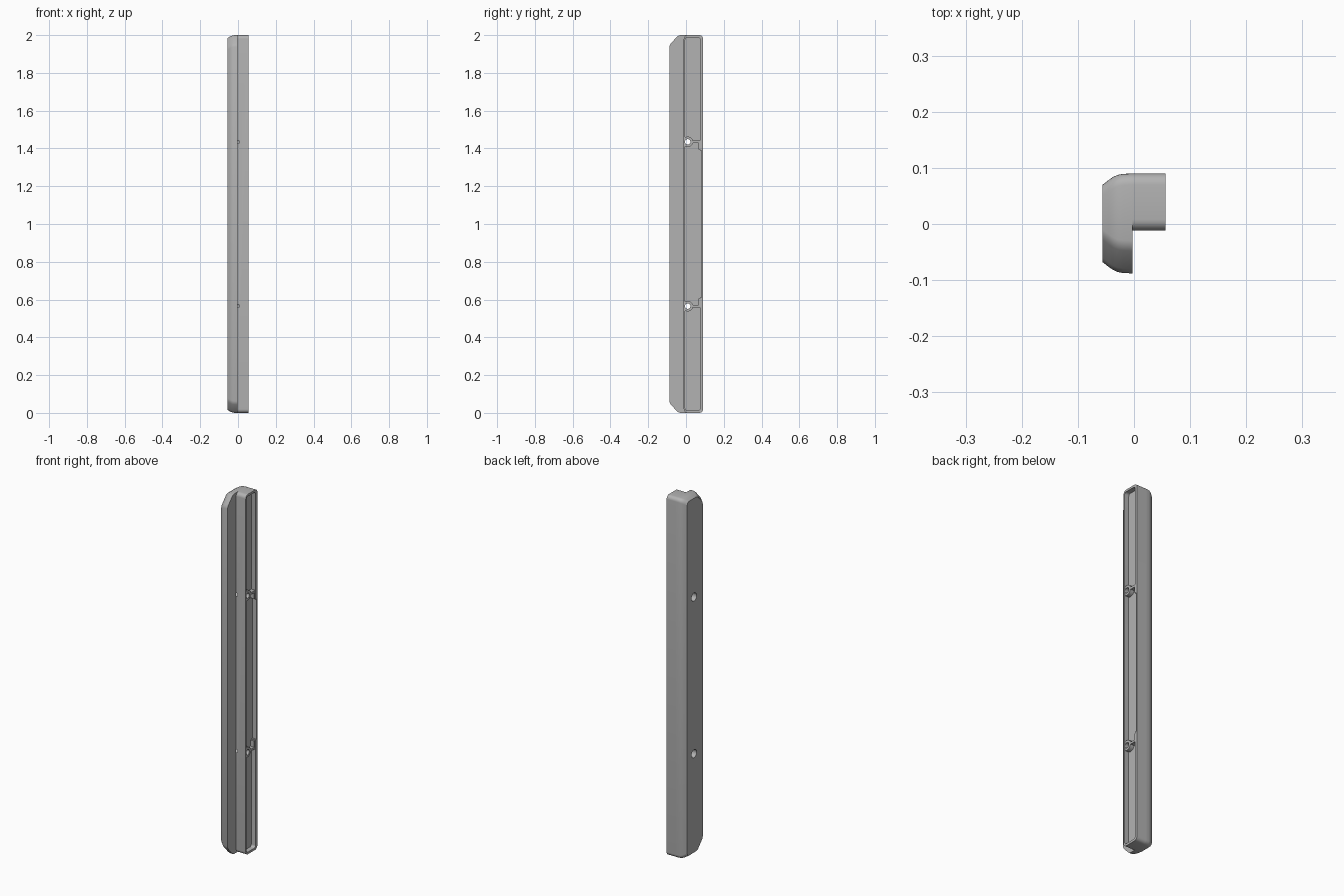
import bpy, bmesh, math
from mathutils import Matrix

cube = bpy.data.objects.get("Cube")
if cube:
    bpy.data.objects.remove(cube, do_unlink=True)

grey = bpy.data.materials.new("satin grey")
grey.use_nodes = True
grey.diffuse_color = (0.45, 0.45, 0.45, 1)
grey.node_tree.nodes["Principled BSDF"].inputs["Base Color"].default_value = (0.45, 0.45, 0.45, 1)

MID = 1.0                     # middle of the height
HOLES = (0.565, 1.435)        # screw heights
HOLE_Y = 0.009
STEP_X = -0.003               # face of the flange
OPEN_X = 0.056                # rim of the tray
FLOOR_X = 0.03                # floor of the tray


def add_object(name, bm):
    bmesh.ops.recalc_face_normals(bm, faces=bm.faces)
    mesh = bpy.data.meshes.new(name)
    bm.to_mesh(mesh)
    bm.free()
    obj = bpy.data.objects.new(name, mesh)
    bpy.context.collection.objects.link(obj)
    mesh.materials.append(grey)
    return obj


def loft(name, sections):
    """Skin a list of (x, outline) sections and cap both ends."""
    bm = bmesh.new()
    rings = [[bm.verts.new((x, y, z)) for y, z in pts] for x, pts in sections]
    n = len(rings[0])
    for a, b in zip(rings, rings[1:]):
        for i in range(n):
            j = (i + 1) % n
            bm.faces.new((a[i], a[j], b[j], b[i]))
    bm.faces.new(rings[0])
    bm.faces.new(rings[-1])
    return add_object(name, bm)


def corner(points, r, y0, z0, steps=6):
    """Quarter round towards +z from (y0, top z0), on the side given by r's sign."""
    for i in range(steps + 1):
        a = math.pi / 2 * i / steps
        points.append((y0 - r * (1 - math.sin(a)), z0 - abs(r) * (1 - math.cos(a))))


def mirrored(top):
    """Close an upper half outline by mirroring it about the middle height."""
    return top + [(y, 2 * MID - z) for y, z in reversed(top)]


def flange_outline(inset):
    front, back, top = -0.088 + inset, 0.09 - inset, 2 - inset * 0.8
    pts = [(front, top - 0.062), (front + 0.003, top - 0.052), (front + 0.008, top - 0.044),
           (front + 0.040, top - 0.009), (front + 0.048, top - 0.003), (front + 0.058, top)]
    corner(pts, 0.02, back, top)
    return mirrored(pts)


def tray_outline(front, back, top, r):
    pts = []
    corner(pts, -r, front, top)
    pts.reverse()
    corner(pts, r, back, top)
    return mirrored(pts)


def cylinder(name, radius, x0, x1, z):
    bm = bmesh.new()
    place = Matrix.Translation(((x0 + x1) / 2, HOLE_Y, z)) @ Matrix.Rotation(math.pi / 2, 4, 'Y')
    bmesh.ops.create_cone(bm, cap_ends=True, segments=32, radius1=radius, radius2=radius,
                          depth=x1 - x0, matrix=place)
    return add_object(name, bm)


def box(name, x, y, z):
    bm = bmesh.new()
    size = [b - a for a, b in (x, y, z)]
    mid = [(a + b) / 2 for a, b in (x, y, z)]
    bmesh.ops.create_cube(bm, size=1, matrix=Matrix.Translation(mid) @ Matrix.Diagonal((*size, 1)))
    return add_object(name, bm)


def cut(obj, cutter):
    mod = obj.modifiers.new("cut", 'BOOLEAN')
    mod.operation, mod.solver, mod.object = 'DIFFERENCE', 'EXACT', cutter
    bpy.context.view_layer.objects.active = obj
    bpy.ops.object.modifier_apply(modifier=mod.name)


# Outer rail with its eased outer edges
rail = loft("outer_rail", [(x, flange_outline(i)) for x, i in
            ((-0.056, 0.02), (-0.045, 0.0115), (-0.037, 0.006), (-0.029, 0.0025),
             (-0.02, 0.0007), (STEP_X, 0))])

# Tray standing on the back part of the rail
tray = loft("tray", [(x, tray_outline(-0.012, 0.09, 2, 0.02)) for x in (STEP_X, OPEN_X)])
pocket = loft("pocket_cutter", [(x, tray_outline(-0.004, 0.074, 1.988, 0.012))
                                for x in (FLOOR_X, OPEN_X + 0.02)])
relief = box("relief_cutter", (FLOOR_X, OPEN_X + 0.02), (0.05, 0.083), (0.61, 1.39))
for c in (pocket, relief):
    cut(tray, c)
parts, cutters = [rail, tray], [pocket, relief]

# Screw bosses with a rib to the back wall and a small stop
for z, side, label in ((HOLES[0], 1, "lower"), (HOLES[1], -1, "upper")):
    boss = cylinder(label + "_boss", 0.028, FLOOR_X - 0.005, OPEN_X - 0.003, z)
    trim = box("boss_trim", (0, 0.1), (-0.1, -0.008), (z - 0.1, z + 0.1))
    cut(boss, trim)
    rib = box(label + "_rib", (FLOOR_X, OPEN_X - 0.003), (HOLE_Y + 0.026, 0.078), (z - 0.006, z + 0.006))
    stop = box(label + "_stop", (FLOOR_X, OPEN_X - 0.003), (0.066, 0.076),
               sorted((z + side * 0.006, z + side * 0.04)))
    bore = cylinder("bore_cutter", 0.0145, -0.1, 0.1, z)
    recess = cylinder("recess_cutter", 0.0225, -0.1, 0.006, z)
    for obj in (rail, tray, boss):
        cut(obj, bore)
    for obj in (rail, tray):
        cut(obj, recess)
    parts += [boss, rib, stop]
    cutters += [trim, bore, recess]

for c in cutters:
    bpy.data.objects.remove(c, do_unlink=True)

# Smooth the rounded edges, keep the corners crisp
for obj in bpy.context.view_layer.objects:
    obj.select_set(obj in parts)
bpy.context.view_layer.objects.active = rail
bpy.ops.object.shade_smooth_by_angle(angle=math.radians(32))
